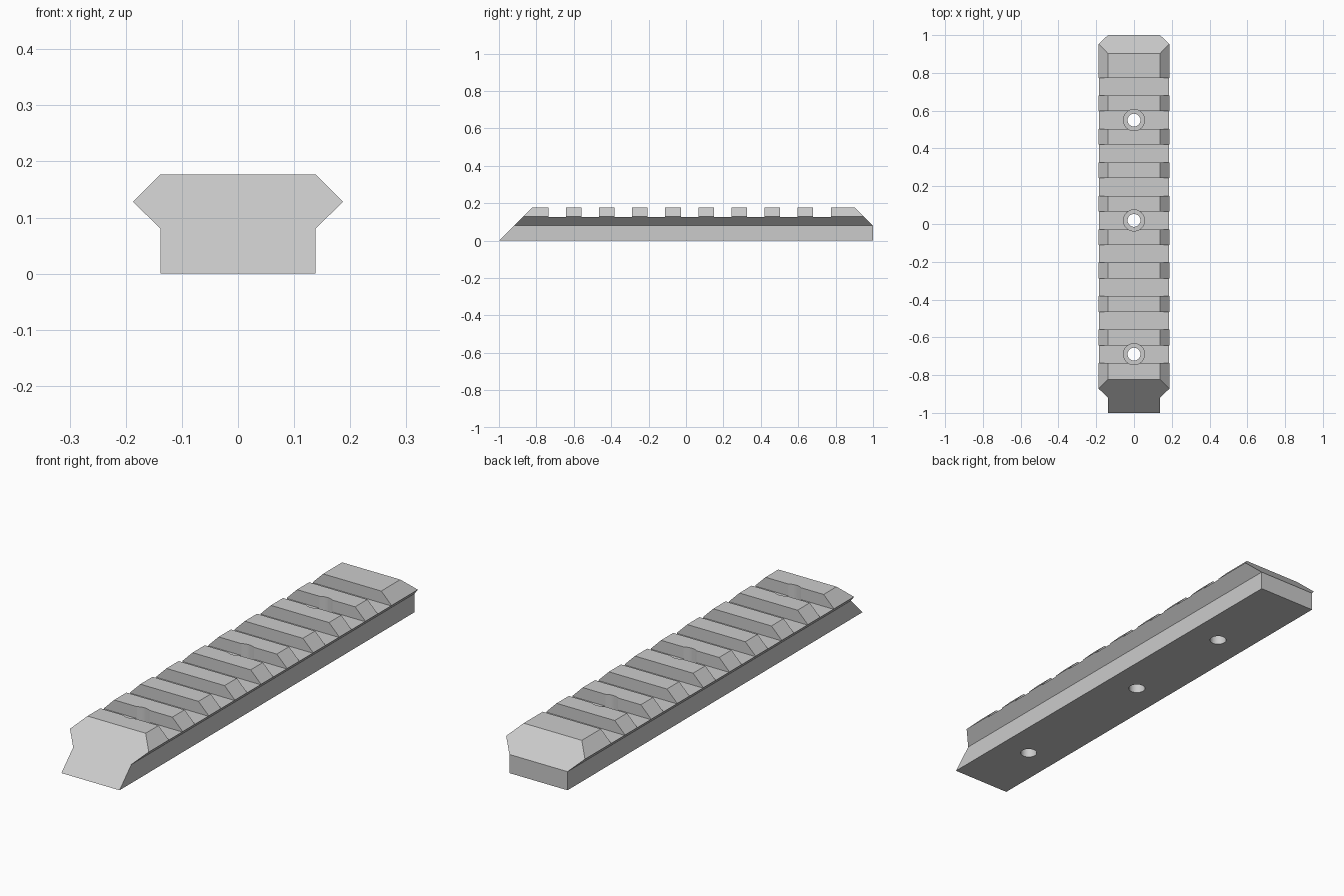
import bpy, bmesh
from mathutils import Matrix, Vector

cube = bpy.data.objects.get("Cube")
if cube:
    bpy.data.objects.remove(cube, do_unlink=True)

SLOT_CENTRE, PITCH, SLOT_WIDTH, SLOT_FLOOR = 0.019, 0.177, 0.094, 0.126
SLOTS = [SLOT_CENTRE + PITCH * i for i in range(-4, 5)]
HOLES = [SLOTS[0], SLOTS[4], SLOTS[7]]

grey = bpy.data.materials.new("light grey")
grey.use_nodes = True
colour = (0.6, 0.6, 0.6, 1)
grey.diffuse_color = colour
grey.node_tree.nodes["Principled BSDF"].inputs["Base Color"].default_value = colour


def make_object(name, bm):
    bmesh.ops.recalc_face_normals(bm, faces=bm.faces)
    mesh = bpy.data.meshes.new(name)
    bm.to_mesh(mesh)
    bm.free()
    mesh.materials.append(grey)
    obj = bpy.data.objects.new(name, mesh)
    bpy.context.collection.objects.link(obj)
    return obj


def cut(obj, cutter):
    cutter.hide_render = True
    mod = obj.modifiers.new(cutter.name, "BOOLEAN")
    mod.operation = "DIFFERENCE"
    mod.solver = "EXACT"
    mod.object = cutter
    bpy.context.view_layer.objects.active = obj
    bpy.ops.object.modifier_apply(modifier=mod.name)
    bpy.data.objects.remove(cutter, do_unlink=True)


def bore_cutter(name, radius, bottom, top):
    bm = bmesh.new()
    for y in HOLES:
        bmesh.ops.create_cone(
            bm, cap_ends=True, segments=32, radius1=radius, radius2=radius,
            depth=top - bottom,
            matrix=Matrix.Translation((0, y, (top + bottom) / 2)))
    return make_object(name, bm)


# Rail body: mirrored section, sloped front end and chamfered back end
half = [(0.138, 0), (0.138, 0.08), (0.187, 0.128), (0.138, 0.177)]
section = half + [(-x, z) for x, z in reversed(half)]
bm = bmesh.new()
front = [bm.verts.new((x, z - 1, z)) for x, z in section]
back = [bm.verts.new((x, 1 - max(0, z - 0.08), z)) for x, z in section]
bm.faces.new(front)
# the back end bends where the chamfer starts
bm.faces.new([back[i] for i in (0, 1, 6, 7)])
bm.faces.new(back[1:7])
for i in range(len(section)):
    j = (i + 1) % len(section)
    bm.faces.new((front[i], front[j], back[j], back[i]))
rail = make_object("rail", bm)

# Cross slots
bm = bmesh.new()
for y in SLOTS:
    bmesh.ops.create_cube(
        bm, size=1,
        matrix=Matrix.Translation((0, y, SLOT_FLOOR + 0.1))
        @ Matrix.Diagonal(Vector((1, SLOT_WIDTH, 0.2, 1))))
cut(rail, make_object("slot_cutter", bm))

# Counterbored screw holes
cut(rail, bore_cutter("counterbore_cutter", 0.056, 0.07, 0.3))
cut(rail, bore_cutter("hole_cutter", 0.034, -0.1, 0.3))

# Smooth only the round bores
bpy.ops.object.select_all(action="DESELECT")
rail.select_set(True)
bpy.context.view_layer.objects.active = rail
bpy.ops.object.shade_smooth_by_angle(angle=0.4)
